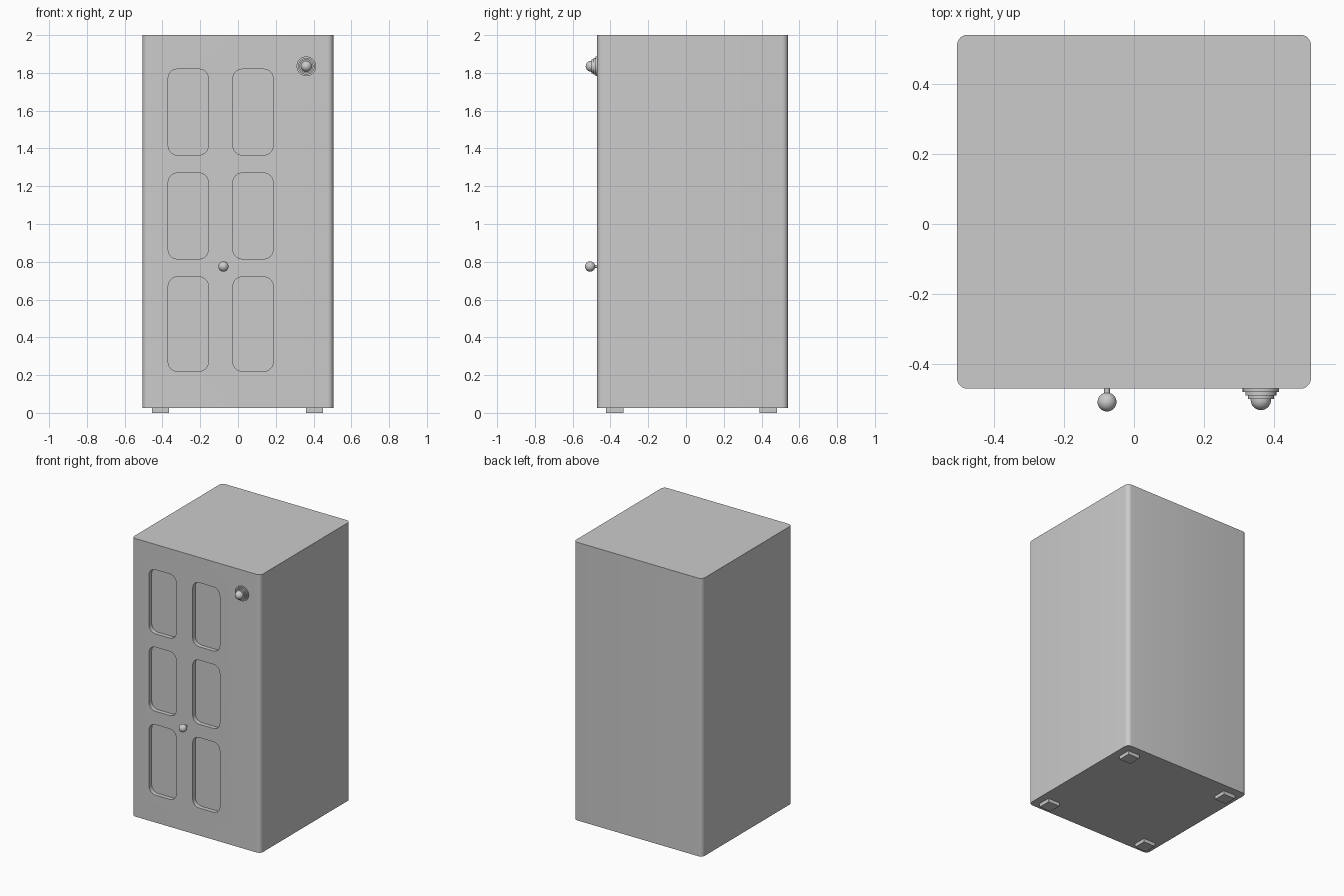
import bpy, bmesh, math
from mathutils import Matrix

if "Cube" in bpy.data.objects:
    bpy.data.objects.remove(bpy.data.objects["Cube"])

FRONT = -0.47


def finish(name, bm):
    bmesh.ops.recalc_face_normals(bm, faces=bm.faces)
    me = bpy.data.meshes.new(name)
    bm.to_mesh(me)
    bm.free()
    ob = bpy.data.objects.new(name, me)
    bpy.context.collection.objects.link(ob)
    return ob


def activate(ob):
    bpy.ops.object.select_all(action='DESELECT')
    ob.select_set(True)
    bpy.context.view_layer.objects.active = ob


def smooth(ob):
    activate(ob)
    bpy.ops.object.shade_smooth_by_angle(angle=math.radians(35))


def rounded_prism(bm, u0, u1, v0, v1, r, lo, hi, place, seg=6):
    """Rounded rectangle in (u, v) pulled from lo to hi along the third axis."""
    pts = []
    corners = ((u1 - r, v1 - r), (u0 + r, v1 - r), (u0 + r, v0 + r), (u1 - r, v0 + r))
    for i, (cu, cv) in enumerate(corners):
        for k in range(seg + 1):
            a = math.pi / 2 * (i + k / seg)
            pts.append((cu + r * math.cos(a), cv + r * math.sin(a)))
    rings = [[bm.verts.new(place(u, v, w)) for u, v in pts] for w in (lo, hi)]
    for ring in rings:
        bm.faces.new(ring)
    n = len(pts)
    for i in range(n):
        j = (i + 1) % n
        bm.faces.new((rings[0][i], rings[0][j], rings[1][j], rings[1][i]))


def box(bm, x0, x1, y0, y1, z0, z1):
    m = Matrix.Translation(((x0 + x1) / 2, (y0 + y1) / 2, (z0 + z1) / 2))
    bmesh.ops.create_cube(bm, size=1, matrix=m @ Matrix.Diagonal((x1 - x0, y1 - y0, z1 - z0, 1)))


def lathe(name, x, z, profile, seg=32):
    """Spin (radius, y) profile around the y axis through (x, z)."""
    bm = bmesh.new()
    vs = [bm.verts.new((x + r, y, z)) for r, y in profile]
    es = [bm.edges.new(p) for p in zip(vs, vs[1:])]
    bmesh.ops.spin(bm, geom=vs + es, cent=(x, 0, z), axis=(0, 1, 0),
                   angle=math.tau, steps=seg, use_merge=True)
    bmesh.ops.remove_doubles(bm, verts=bm.verts, dist=1e-5)
    ob = finish(name, bm)
    smooth(ob)
    return ob


# cabinet body with rounded upright edges
bm = bmesh.new()
rounded_prism(bm, -0.505, 0.505, FRONT, 0.54, 0.03, 0.025, 2.0, lambda u, v, w: (u, v, w))
body = finish("cabinet_body", bm)

# six recessed door panels and the thin slit between the door leaves
bm = bmesh.new()
for x0, x1 in ((-0.37, -0.157), (-0.027, 0.186)):
    for z0, z1 in ((0.22, 0.72), (0.815, 1.27), (1.365, 1.82)):
        rounded_prism(bm, x0, x1, z0, z1, 0.05, FRONT - 0.05, FRONT + 0.03,
                      lambda u, v, w: (u, w, v))
box(bm, -0.096, -0.089, FRONT - 0.05, FRONT + 0.003, 0.11, 1.91)
cutter = finish("panel_cutter", bm)
cutter.hide_render = True
mod = body.modifiers.new("panels", 'BOOLEAN')
mod.operation = 'DIFFERENCE'
mod.solver = 'EXACT'
mod.object = cutter
activate(body)
bpy.ops.object.modifier_apply(modifier=mod.name)
bpy.data.objects.remove(cutter)
smooth(body)

# four square feet
bm = bmesh.new()
for x in (-0.41, 0.405):
    for y in (-0.378, 0.436):
        box(bm, x - 0.046, x + 0.046, y - 0.046, y + 0.046, 0, 0.03)
finish("feet", bm)


def dome(r, cy, a0, steps):
    """Arc of a ball from angle a0 to its front tip."""
    out = []
    for k in range(steps + 1):
        a = a0 + (math.pi / 2 - a0) * k / steps
        out.append((max(r * math.cos(a), 0), cy - r * math.sin(a)))
    return out


# door knob: slim stem and ball
stem = 0.008
lathe("door_knob", -0.077, 0.775,
      [(stem, FRONT + 0.005)] + dome(0.027, -0.508, -math.acos(stem / 0.027), 14))

# stepped bell with a domed button
steps = [(0, FRONT + 0.005), (0.052, FRONT + 0.005)]
for r, y in ((0.052, -0.479), (0.044, -0.489), (0.037, -0.499)):
    if steps[-1][0] != r:
        steps.append((r, steps[-1][1]))
    steps.append((r, y))
lathe("stepped_button", 0.362, 1.835, steps + [(0.029, -0.499)] + dome(0.029, -0.502, 0, 8))
